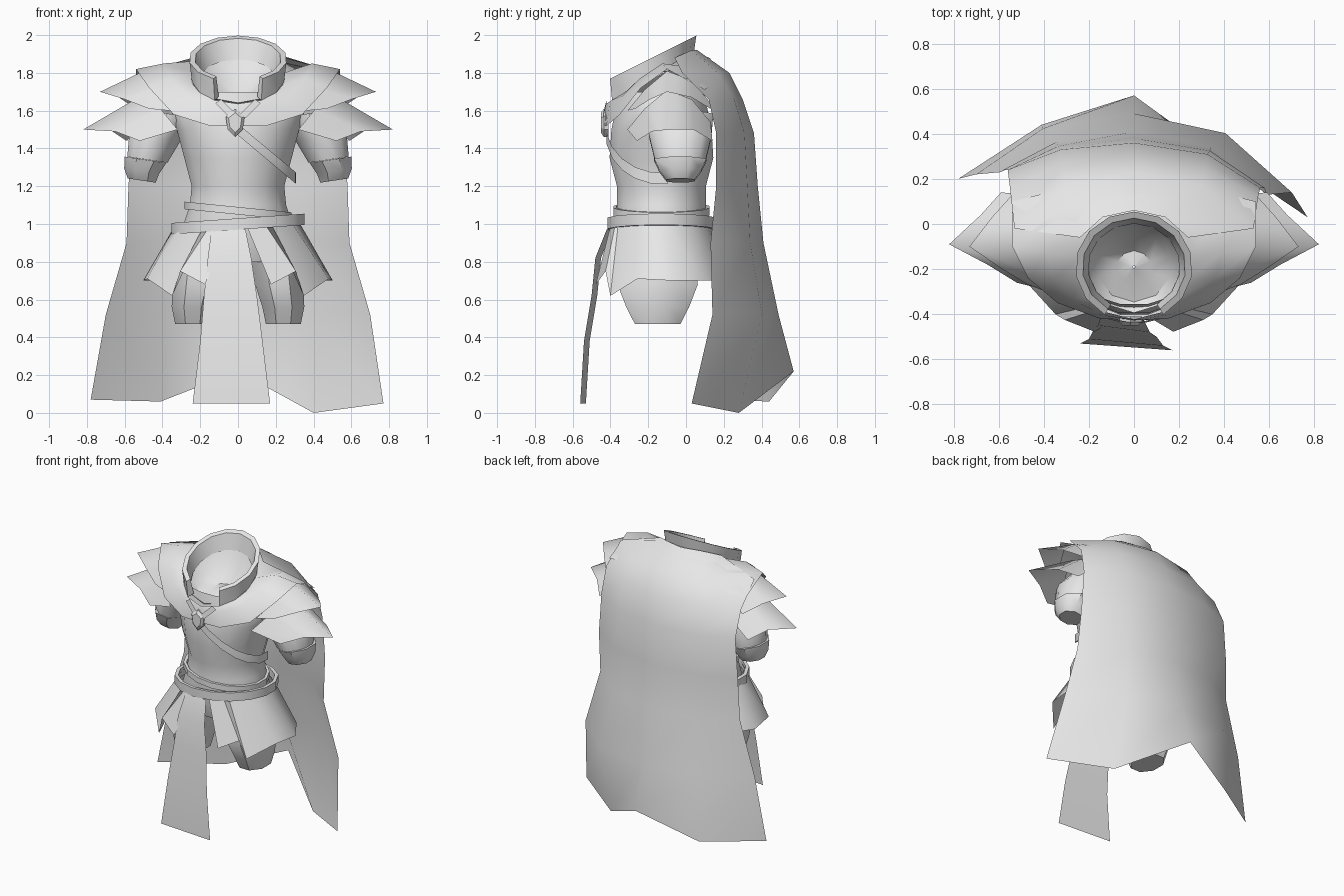
import bpy
from math import sin, cos, pi, radians
from mathutils import Vector

cube = bpy.data.objects.get("Cube")
if cube:
    bpy.data.objects.remove(cube, do_unlink=True)

cloth = bpy.data.materials.new("plain grey")
cloth.use_nodes = True
GREY = (.8, .8, .8, 1)
cloth.diffuse_color = GREY
cloth.node_tree.nodes["Principled BSDF"].inputs["Base Color"].default_value = GREY


def loft(name, rows, closed=True, caps=False, angle=40):
    """Skin a list of equally long point rows; closed joins the row ends."""
    count = len(rows[0])
    verts = [point for row in rows for point in row]
    faces = []
    for start in range(0, len(verts) - count, count):
        for i in range(count if closed else count - 1):
            j = (i + 1) % count
            faces.append((start + i, start + j, start + count + j, start + count + i))
    if caps:
        faces.append(tuple(range(count))[::-1])
        faces.append(tuple(range(len(verts) - count, len(verts))))
    mesh = bpy.data.meshes.new(name)
    mesh.from_pydata(verts, [], faces)
    mesh.materials.append(cloth)
    ob = bpy.data.objects.new(name, mesh)
    bpy.context.collection.objects.link(ob)
    bpy.ops.object.select_all(action='DESELECT')
    ob.select_set(True)
    bpy.context.view_layer.objects.active = ob
    bpy.ops.object.mode_set(mode='EDIT')
    bpy.ops.mesh.select_all(action='SELECT')
    bpy.ops.mesh.normals_make_consistent(inside=False)
    bpy.ops.object.mode_set(mode='OBJECT')
    bpy.ops.object.shade_smooth_by_angle(angle=radians(angle))


def ring(x, y, z, rx, ry, sides=16, slope=0):
    """Level ellipse that rises along x by slope."""
    points = []
    for i in range(sides):
        a = 2 * pi * (i + .5) / sides
        points.append((x + rx * cos(a), y + ry * sin(a), z + slope * rx * cos(a)))
    return points


def flip(points, side):
    return [(x * side, y, z) for x, y, z in points]


def move(points, offset):
    return [Vector(point) + Vector(offset) for point in points]


# Torso
MID = -.13
profile = [(.8, .3, .2), (.95, .31, .25), (1.1, .26, .24), (1.2, .25, .24),
           (1.35, .29, .28), (1.5, .33, .27), (1.6, .36, .25), (1.7, .3, .23)]
loft("torso", [ring(0, MID, z, rx, ry) for z, rx, ry in profile])


# Belt and the thinner strap above it
def band(name, z, rx, ry, height, slope):
    outer, inner = 1, .93
    section = ((0, outer), (height, outer), (height, inner), (0, inner), (0, outer))
    rows = [ring(0, MID, z + rise, rx * scale, ry * scale, slope=slope)
            for rise, scale in section]
    loft(name, rows, angle=30)


band("belt", .97, .36, .29, .06, .07)
band("upper_strap", 1.05, .29, .26, .04, -.1)

# Skirt: flaring sheet split at the front, with two ragged lobes per side
hem_heights = {20: .68, 37: .75, 43: .62, 70: .71, 100: .7, 130: .7, 155: .7, 180: .7}
waist, hem = [], []
for degrees, z in hem_heights.items():
    a = radians(degrees)
    hem.append((.51 * sin(a), MID - .37 * cos(a), z))
    a -= (pi - a) * .08
    waist.append((.33 * sin(a), MID - .27 * cos(a), 1))
loft("skirt", [half + flip(half[-2::-1], -1) for half in (waist, hem)], closed=False)

# Hanging front panel, each row given as height, right edge, left edge, depth
panel = [(.97, -.14, .04, -.4), (.82, -.16, .07, -.46), (.62, -.18, .1, -.48),
         (.38, -.2, .13, -.52), (.05, -.24, .17, -.54)]
loft("front_panel", [[(right, y + .01, z), (left, y - .02, z)]
                     for z, right, left, y in panel], closed=False)


# Collar: tilted, open at the front, leaning inward below its rim
def neck(degrees, scale, base, slope):
    a = radians(degrees)
    y = -.19 + .24 * cos(a) * scale
    return Vector((.255 * sin(a) * scale, y, base + slope * y))


outside = (.97, 1.89, .6)
section = (outside, (1.02, 1.97, .5), (.9, 1.97, .5), (.8, 1.87, .55))
loft("collar", [[neck(degrees, *part) for part in section]
                for degrees in range(-150, 151, 25)], caps=True, angle=30)

# Lining bowl inside the neck
bowl = ((.85, 1.87, .58), (.65, 1.79, .5), (.3, 1.7, .2), (.02, 1.68, 0))
loft("neck_lining", [[neck(degrees, *part) for degrees in range(0, 360, 36)]
                     for part in bowl])

# Shoulder mantle, bulging between neck and rim
rim = [(0, -.43, 1.52), (.15, -.42, 1.52), (.34, -.35, 1.58), (.47, -.24, 1.72),
       (.54, -.1, 1.82), (.54, .1, 1.71), (.3, .16, 1.76), (0, .21, 1.76)]
top = [neck(degrees, *outside) for degrees in (180, 150, 125, 105, 80, 50, 25, 0)]
top[0].x = top[-1].x = 0
crest = move([a.lerp(Vector(b), .5) for a, b in zip(top, rim)], (0, 0, .04))
loft("mantle", [half + flip(half[-2:0:-1], -1) for half in (top, crest, rim)], angle=60)

# Paired parts: layered shoulder plates, sleeves, cuffs, legs
root = [(.36, -.31, 1.6), (.45, -.22, 1.71), (.5, -.1, 1.81), (.51, .03, 1.76), (.5, .13, 1.64)]
edge = [(.47, -.27, 1.61), (.6, -.19, 1.66), (.73, -.1, 1.7), (.63, .03, 1.67), (.54, .13, 1.61)]
lower_root = move(root, (-.04, 0, -.1))
lower_edge = move(edge, (.05, .01, -.17))
lower_edge[2] += Vector((.04, 0, -.03))
for side, label in ((1, "left"), (-1, "right")):
    for layer, rows in (("upper", (root, edge)), ("lower", (lower_root, lower_edge))):
        loft(f"{label}_{layer}_shoulder_plate", [flip(row, side) for row in rows],
             closed=False, angle=70)

    sleeve = [(.34, 1.58, .13, .18), (.44, 1.46, .14, .17), (.48, 1.34, .11, .14)]
    cuff = [(.49, 1.34, .12, .15), (.51, 1.28, .1, .12), (.51, 1.23, .08, .08)]
    for part, rows, sides in (("sleeve", sleeve, 12), ("cuff", cuff, 8)):
        loft(f"{label}_{part}", [flip(ring(x, -.03, z, rx, ry, sides, .15), side)
                                 for x, z, rx, ry in rows], caps=part == "cuff")

    leg = [(.19, .92, .15, .2), (.22, .68, .14, .23), (.24, .56, .12, .18), (.24, .47, .1, .13)]
    loft(f"{label}_leg", [flip(ring(x, -.15, z, rx, ry, sides=8), side)
                          for x, z, rx, ry in leg], caps=True)

    # Small neck tail beside the brooch
    inner_end = [(.01, -.44, 1.58), (.04, -.44, 1.56)]
    outer_end = move(inner_end, (.08, .02, .08))
    loft(f"{label}_neck_tail", [flip(inner_end, side), flip(outer_end, side)], closed=False)

# Diagonal chest sash following an arc round to the left arm
sash = []
for degrees in range(-6, 97, 17):
    a = radians(degrees)
    path = Vector((.31 * sin(a), MID - .295 * cos(a), 1.53 - .26 * sin(a)))
    sash.append([path, path - Vector((0, 0, .06))])
loft("chest_sash", sash, closed=False)

# Brooch
gem = [(0, .07), (.05, .03), (.04, -.04), (0, -.08), (-.04, -.04), (-.05, .03)]
loft("brooch", [[(x * scale - .015, y, 1.54 + z * scale) for x, z in gem]
                for y, scale in ((-.41, 1), (-.435, 1), (-.45, .7))], caps=True, angle=20)


# Cape: each row runs edge to edge, and its right edge hangs further back
def cape_row(z, width, edge_y, back_y, shift, edge_drop=0):
    fold_y = back_y - .25 * (back_y - edge_y)
    return [(-width, edge_y + shift, z - edge_drop),
            (-width * .58, fold_y + shift / 4, z), (0, back_y, z),
            (width * .58, fold_y, z), (width, edge_y, z - edge_drop)]


cape = [cape_row(*row) for row in (
    (1.92, .24, -.06, .06, 0, .04), (1.8, .53, -.02, .23, 0), (1.66, .55, .12, .3, .04),
    (1.48, .56, .16, .36, .08), (1.2, .58, .16, .38, .08),
    (.9, .59, .13, .41, .1), (.52, .7, .14, .49, .08))]
cape.append([(-.78, .2, .07), (-.41, .44, .06), (0, .57, .22), (.4, .28, 0), (.77, .03, .05)])
loft("cape", cape, closed=False, angle=60)
